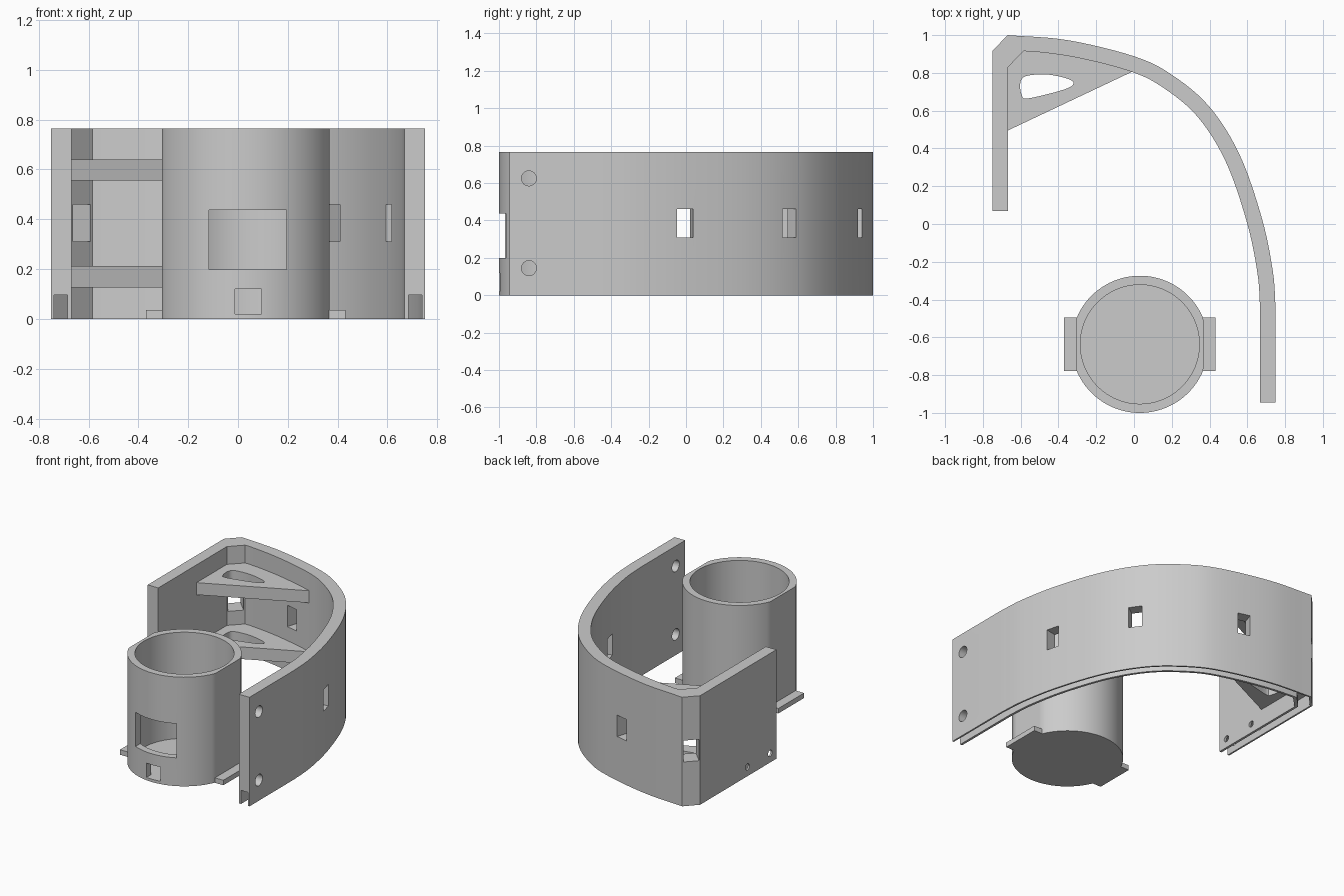
import bpy, bmesh, math
from mathutils import Vector, Matrix

if "Cube" in bpy.data.objects:
    bpy.data.objects.remove(bpy.data.objects["Cube"])

H, T = 0.765, 0.082          # overall height, wall thickness
CX, CY = 0.031, -0.637       # cup centre

grey = bpy.data.materials.new("plain grey")
grey.diffuse_color = (0.6, 0.6, 0.6, 1)
grey.use_nodes = True
grey.node_tree.nodes["Principled BSDF"].inputs["Base Color"].default_value = grey.diffuse_color


def finish(name, bm):
    # Close the part with outward normals
    bmesh.ops.recalc_face_normals(bm, faces=bm.faces)
    if bm.calc_volume(signed=True) < 0:
        bmesh.ops.reverse_faces(bm, faces=bm.faces)
    me = bpy.data.meshes.new(name)
    bm.to_mesh(me)
    bm.free()
    me.materials.append(grey)
    ob = bpy.data.objects.new(name, me)
    bpy.context.collection.objects.link(ob)
    return ob


def prism(name, pts, z0, z1):
    bm = bmesh.new()
    lo = [bm.verts.new((x, y, z0)) for x, y in pts]
    hi = [bm.verts.new((x, y, z1)) for x, y in pts]
    bm.faces.new(lo)
    bm.faces.new(hi)
    n = len(pts)
    for i in range(n):
        j = (i + 1) % n
        bm.faces.new((lo[i], lo[j], hi[j], hi[i]))
    return finish(name, bm)


def box(name, centre, size, angle=0):
    bm = bmesh.new()
    m = Matrix.Translation(centre) @ Matrix.Rotation(math.radians(angle), 4, 'Z') @ Matrix.Diagonal((*size, 1))
    bmesh.ops.create_cube(bm, size=1, matrix=m)
    return finish(name, bm)


def rod_x(name, centre, r, length):
    bm = bmesh.new()
    m = Matrix.Translation(centre) @ Matrix.Rotation(math.pi / 2, 4, 'Y')
    bmesh.ops.create_cone(bm, cap_ends=True, segments=32, radius1=r, radius2=r, depth=length, matrix=m)
    return finish(name, bm)


def circle(r, n=96):
    return [(CX + r * math.cos(2 * math.pi * i / n), CY + r * math.sin(2 * math.pi * i / n)) for i in range(n)]


def spline(p, steps, closed=False):
    # Catmull-Rom curve through the points
    p = [Vector(q) for q in p]
    n = len(p)
    out = []
    for i in range(n if closed else n - 1):
        if closed:
            a, b, c, d = (p[(i + k) % n] for k in (-1, 0, 1, 2))
        else:
            b, c = p[i], p[i + 1]
            a = p[i - 1] if i else b * 2 - c
            d = p[i + 2] if i + 2 < n else c * 2 - b
        for s in range(steps):
            t = s / steps
            out.append(0.5 * (2 * b + (c - a) * t + (2 * a - 5 * b + 4 * c - d) * t * t
                              + (3 * b - a - 3 * c + d) * t ** 3))
    if not closed:
        out.append(p[-1])
    return out


def cut(ob, cutters):
    # Subtract each cutter, trying another solver if a result comes out empty
    bpy.context.view_layer.objects.active = ob
    for c in cutters:
        c.hide_render = True
        for solver in ('EXACT', 'MANIFOLD', 'FLOAT'):
            backup = ob.data.copy()
            m = ob.modifiers.new("cut", 'BOOLEAN')
            m.operation, m.solver, m.object = 'DIFFERENCE', solver, c
            bpy.ops.object.modifier_apply(modifier=m.name)
            if len(ob.data.polygons) >= len(backup.polygons):
                break
            ob.data = backup
        bpy.data.objects.remove(c)


def smooth(ob):
    bpy.ops.object.select_all(action='DESELECT')
    ob.select_set(True)
    bpy.context.view_layer.objects.active = ob
    bpy.ops.object.shade_smooth_by_angle(angle=math.radians(25))


# Curved wall: grooved cross-section swept along the outer outline
arc = spline([(-.67, 1), (-.35, .973), (0, .888), (.2, .79), (.4, .62), (.56, .365),
              (.677, .03), (.735, -.25), (.75, -.45)], 6)
path = [Vector((-.75, .07)), Vector((-.75, .915))] + arc + [Vector((.75, -.945))]
inward = []
for i, p in enumerate(path):
    d = (path[min(i + 1, len(path) - 1)] - path[max(i - 1, 0)]).normalized()
    v = Vector((d.y, -d.x))
    if i > 2 and p.x < -.45:             # ease away from the corner without folding
        v.x = 1.04 * (-.45 - p.x) / .22
    inward.append(v)
inward[0] = Vector((1, 0))
inward[1] = Vector((1, -1.04))           # chamfered corner keeps its width inside
inward[2] = Vector((1.04, -1.04))
inward[-1] = inward[-2] = Vector((-1, 0))
section = [(0, 0), (.012, 0), (.012, .095), (.065, .095), (.065, 0), (T, 0), (T, H), (0, H)]
bm = bmesh.new()
rings = []
for p, v in zip(path, inward):
    rings.append([bm.verts.new((p.x + v.x * d, p.y + v.y * d, z)) for d, z in section])
for a, b in zip(rings, rings[1:]):
    for i in range(8):
        j = (i + 1) % 8
        bm.faces.new((a[i], a[j], b[j], b[i]))
for r in (rings[0], rings[-1]):          # end caps: two legs and the web above the groove
    for k in ((0, 1, 2, 7), (2, 3, 6, 7), (3, 4, 5, 6)):
        bm.faces.new([r[i] for i in k])
wall = finish("curved_wall", bm)

# Wall windows and screw holes
windows = [(.64, -.015, 12, .09), (.42, .53, 35, .09), (-.165, .895, 73, .09), (-.67, .915, 135, .1)]
cutters = [box("window_cutter", (x, y, .385), (.3, w, .15), a) for x, y, a, w in windows]
cutters += [rod_x("hole_cutter", (.71, -.84, z), .04, .3) for z in (.145, .625)]
cutters += [rod_x("small_hole_cutter", (-.71, y, .065), .022, .3) for y in (.14, .39)]
cut(wall, cutters)
smooth(wall)

# Two corner braces with rounded triangular openings
brace = [(-.668, .495), (-.70, .495), (-.71, .87), (-.63, .955), (-.35, .925), (-.18, .89), (-.012, .835), (-.012, .805)]
opening = spline([(-.602, .745), (-.595, .685), (-.56, .665), (-.37, .712), (-.32, .745),
                  (-.36, .772), (-.47, .792), (-.575, .782)], 5, closed=True)
for name, z in (("lower_brace", .127), ("upper_brace", .555)):
    ob = prism(name, brace, z, z + .085)
    cut(ob, [prism("opening_cutter", opening, z - .1, z + .2)])
    smooth(ob)

# Cup with flattened sides, thin floor and two front windows
flat = [(min(max(x, CX - .336), CX + .336), y) for x, y in circle(.363)]
cup = prism("cup", flat, 0, H)
cut(cup, [prism("bore_cutter", circle(.315), .02, H + .1),
          box("large_window_cutter", (CX + .008, CY - .35, .318), (.31, .4, .24)),
          box("small_window_cutter", (CX + .01, CY - .35, .07), (.105, .3, .1))])
smooth(cup)

# Mounting tabs at the foot of the cup
for name, s in (("left_tab", -1), ("right_tab", 1)):
    box(name, (CX + s * .368, CY, .0175), (.066, .285, .035))
